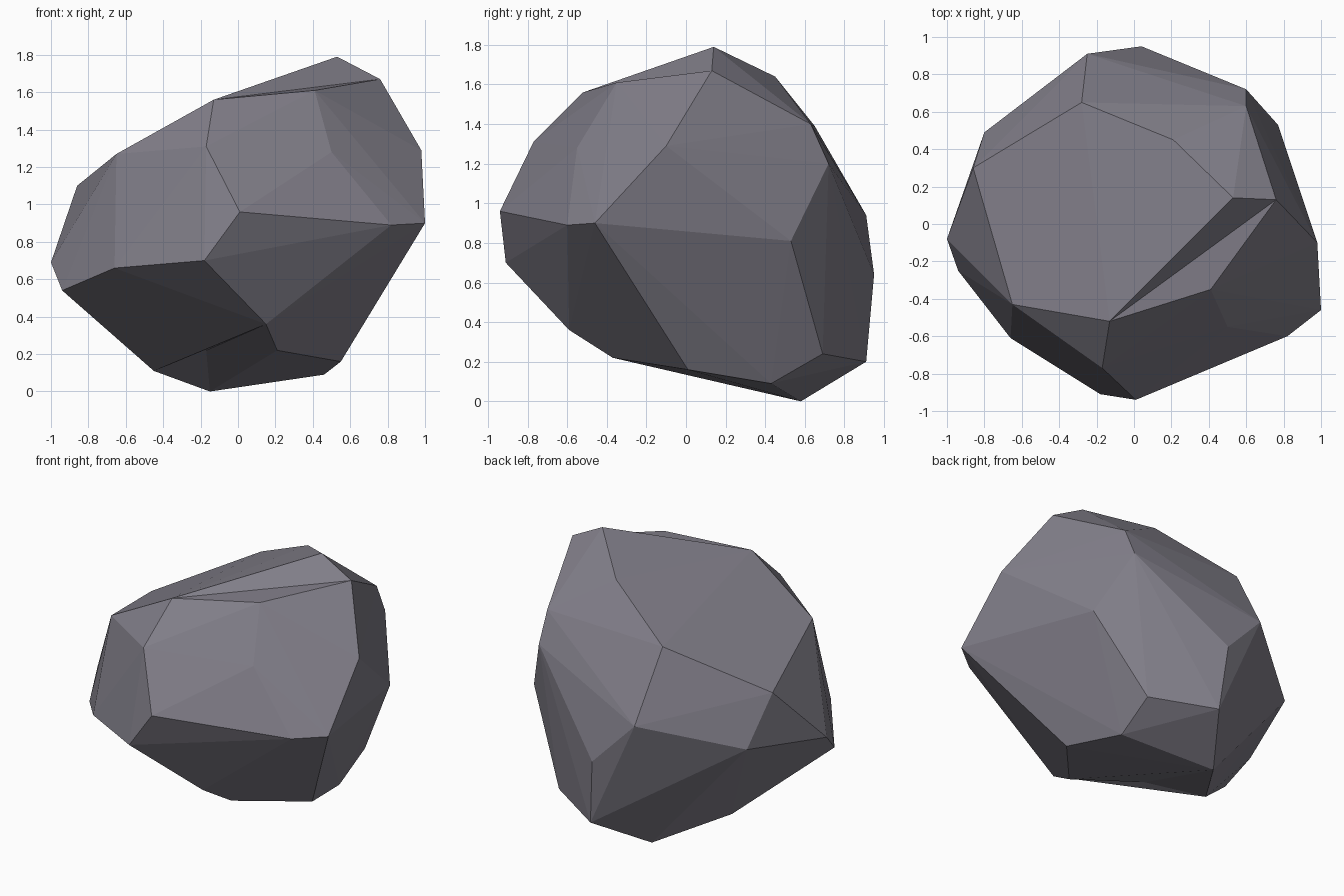
import bpy
import bmesh
from mathutils import Vector

if "Cube" in bpy.data.objects:
    bpy.data.objects.remove(bpy.data.objects["Cube"])

# Corners of the boulder, grouped in rough rings from top to bottom
PEAK, SHOULDER = (0.53, 0.14, 1.79), (0.76, 0.13, 1.67)
RIDGE_LEFT, RIDGE_FRONT = (-0.13, -0.52, 1.56), (0.41, -0.35, 1.61)
BASE_FRONT, BASE_LEFT = (0.21, -0.37, 0.22), (-0.45, 0.15, 0.11)

top = [PEAK, SHOULDER, RIDGE_LEFT, RIDGE_FRONT,
       (0.21, 0.45, 1.64), (-0.28, 0.65, 1.39), (0.60, 0.63, 1.40),
       (-0.86, 0.30, 1.10), (-0.65, -0.43, 1.27), (-0.17, -0.77, 1.31),
       (0.50, -0.55, 1.28), (0.98, -0.10, 1.29), (0.60, 0.72, 1.20)]
waist = [(-0.25, 0.91, 0.94), (0.04, 0.95, 0.64), (0.77, 0.53, 0.81),
         (1.00, -0.46, 0.90), (0.82, -0.60, 0.89), (0.01, -0.94, 0.96),
         (-0.18, -0.91, 0.70), (-0.66, -0.61, 0.66), (-0.94, -0.25, 0.54),
         (-1.00, -0.08, 0.69), (-0.80, 0.49, 0.77)]
base = [BASE_FRONT, BASE_LEFT, (0.15, -0.59, 0.36), (0.55, 0.01, 0.16),
        (0.46, 0.43, 0.09), (-0.15, 0.58, 0.0), (0.08, 0.91, 0.20),
        (0.47, 0.69, 0.24)]

# Faceted body: hull around the corners
bm = bmesh.new()
for p in top + waist + base:
    bm.verts.new(p)
bmesh.ops.convex_hull(bm, input=bm.verts[:])
bmesh.ops.delete(bm, geom=[v for v in bm.verts if not v.link_faces], context='VERTS')


def find_edge(p, q):
    p, q = Vector(p), Vector(q)
    for e in bm.edges:
        a, b = (v.co for v in e.verts)
        if ((a - p).length < 1e-4 and (b - q).length < 1e-4) or \
           ((a - q).length < 1e-4 and (b - p).length < 1e-4):
            return e


# Shallow crease beside the peak
edge = find_edge(PEAK, RIDGE_FRONT)
if edge:
    bmesh.utils.edge_rotate(edge, True)

# Shallow dent on the underside
edge = find_edge(BASE_FRONT, BASE_LEFT)
if edge:
    quad = bmesh.utils.face_join(list(edge.link_faces))
    if quad:
        centre = bmesh.ops.poke(bm, faces=[quad])["verts"][0]
        centre.co = (-0.17, -0.10, 0.22)

bmesh.ops.recalc_face_normals(bm, faces=bm.faces[:])
mesh = bpy.data.meshes.new("boulder")
bm.to_mesh(mesh)
bm.free()

# Stone colour
stone = bpy.data.materials.new("grey_stone")
stone.diffuse_color = (0.22, 0.21, 0.25, 1.0)
stone.use_nodes = True
stone.node_tree.nodes["Principled BSDF"].inputs["Base Color"].default_value = stone.diffuse_color
mesh.materials.append(stone)
boulder = bpy.data.objects.new("boulder", mesh)
bpy.context.collection.objects.link(boulder)
